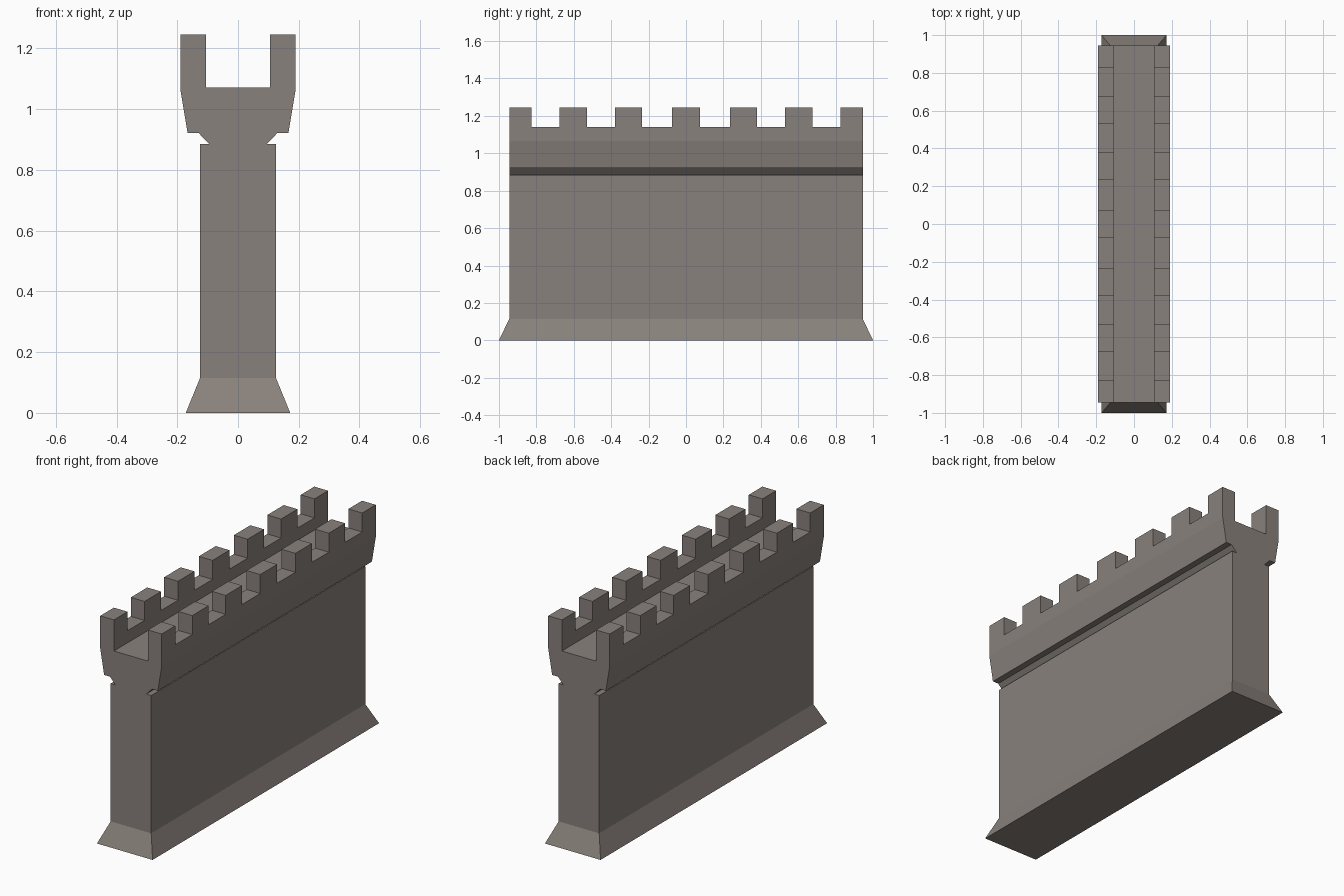
import bpy, bmesh
from mathutils import Vector

if "Cube" in bpy.data.objects:
    bpy.data.objects.remove(bpy.data.objects["Cube"])

HALF_LEN = 0.945      # half length of the wall above the plinth
SILL_Z = 1.14         # bottom of the gaps between merlons

stone = bpy.data.materials.new("grey_stone")
stone.diffuse_color = (0.25, 0.221, 0.2, 1)
stone.use_nodes = True
stone.node_tree.nodes["Principled BSDF"].inputs["Base Color"].default_value = stone.diffuse_color


def new_object(name, bm):
    bmesh.ops.recalc_face_normals(bm, faces=bm.faces[:])
    mesh = bpy.data.meshes.new(name)
    bm.to_mesh(mesh)
    bm.free()
    mesh.materials.append(stone)
    obj = bpy.data.objects.new(name, mesh)
    bpy.context.collection.objects.link(obj)
    return obj


# Wall cross-section (right half, bottom to top), mirrored and extruded along y
half = [(0.125, 0.115), (0.125, 0.885), (0.095, 0.885), (0.13, 0.922),
        (0.166, 0.922), (0.19, 1.065), (0.19, 1.246), (0.105, 1.246), (0.105, 1.072)]
profile = half + [(-x, z) for x, z in reversed(half)]
bm = bmesh.new()
end = bm.faces.new([bm.verts.new((x, -HALF_LEN, z)) for x, z in profile])
ext = bmesh.ops.extrude_face_region(bm, geom=[end])
for v in ext["geom"]:
    if isinstance(v, bmesh.types.BMVert):
        v.co.y = HALF_LEN

# Flared plinth: the underside of the wall is pulled down and widened
bm.faces.ensure_lookup_table()
under = min(bm.faces, key=lambda f: max(v.co.z for v in f.verts))
ext = bmesh.ops.extrude_face_region(bm, geom=[under])
for v in ext["geom"]:
    if isinstance(v, bmesh.types.BMVert):
        v.co = Vector((0.172 if v.co.x > 0 else -0.172, 1 if v.co.y > 0 else -1, 0))
if under.is_valid:
    bmesh.ops.delete(bm, geom=[under], context='FACES_ONLY')
wall = new_object("castle_wall", bm)

# Crenel gaps, cut through both parapets
bm = bmesh.new()
for a, b in [(0.075, 0.235), (0.38, 0.53), (0.675, 0.825)]:
    for s in (-1, 1):
        box = bmesh.ops.create_cube(bm, size=1)["verts"]
        bmesh.ops.scale(bm, verts=box, vec=(0.6, b - a, 0.2))
        bmesh.ops.translate(bm, verts=box, vec=(0, s * (a + b) / 2, SILL_Z + 0.1))
cutter = new_object("crenel_cutter", bm)
cutter.hide_render = True

mod = wall.modifiers.new("crenels", 'BOOLEAN')
mod.operation = 'DIFFERENCE'
mod.solver = 'EXACT'
mod.object = cutter
bpy.context.view_layer.objects.active = wall
wall.select_set(True)
bpy.ops.object.modifier_apply(modifier=mod.name)
bpy.data.objects.remove(cutter)
